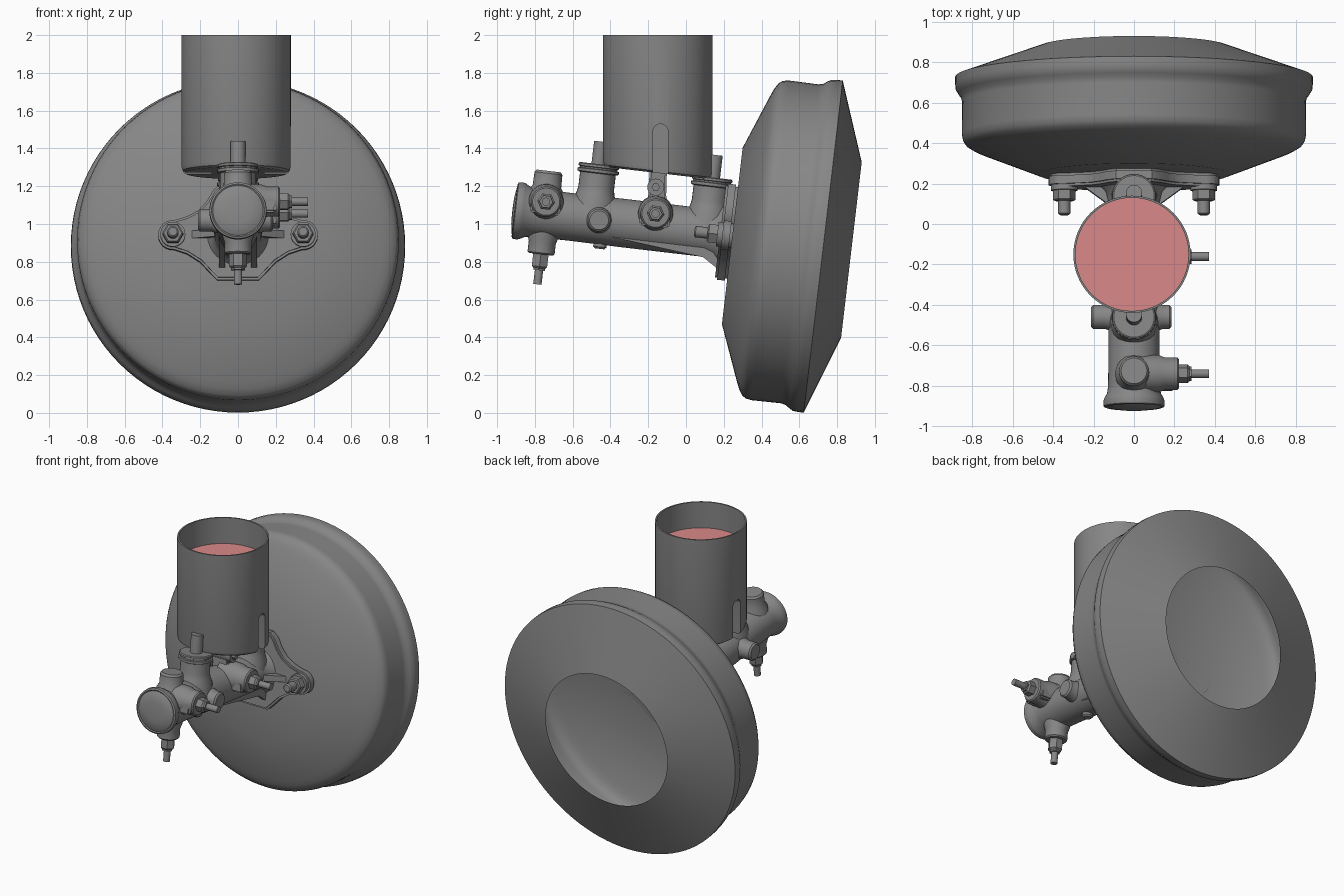
import bpy, bmesh, math
from mathutils import Matrix, Vector

cube = bpy.data.objects.get("Cube")
if cube:
    bpy.data.objects.remove(cube)


def material(name, color):
    m = bpy.data.materials.new(name)
    m.use_nodes = True
    m.diffuse_color = (*color, 1)
    m.node_tree.nodes["Principled BSDF"].inputs["Base Color"].default_value = (*color, 1)
    return m


GREY = material("metal grey", (0.24, 0.24, 0.24))
RED = material("fluid red", (0.7, 0.25, 0.25))

# Tilted frame of the cylinder axis: x across, y along the axis, z away from it
AXIS = Matrix.Translation((0, 0.245, 0.937)) @ Matrix.Rotation(math.radians(-6.7), 4, 'X')
WORLD = Matrix.Identity(4)
UP, DOWN, BACK = Vector((0, 0, 1)), Vector((0, 0, -1)), Vector((0, 1, 0))
LEFT, FRONT = Vector((1, 0, 0)), Vector((0, -1, 0))


def finish(name, bm, frame, mat=GREY, bevel=0, angle=32):
    bmesh.ops.recalc_face_normals(bm, faces=bm.faces)
    if bevel:
        sharp = [e for e in bm.edges if len(e.link_faces) == 2 and e.calc_face_angle() > 0.9]
        bmesh.ops.bevel(bm, geom=sharp, offset=bevel, segments=2, affect='EDGES', clamp_overlap=True)
    bm.transform(frame)
    mesh = bpy.data.meshes.new(name)
    bm.to_mesh(mesh)
    bm.free()
    mesh.materials.append(mat)
    ob = bpy.data.objects.new(name, mesh)
    bpy.context.collection.objects.link(ob)
    smooth(ob, angle)
    return ob


def smooth(ob, angle=32):
    bpy.ops.object.select_all(action='DESELECT')
    ob.select_set(True)
    bpy.context.view_layer.objects.active = ob
    bpy.ops.object.shade_smooth_by_angle(angle=math.radians(angle))


def lathe(name, profile, origin=(0, 0, 0), way=UP, sides=32, frame=AXIS, mat=GREY, cap_end=True):
    """Turn (height, radius) pairs round the direction 'way'."""
    bm = bmesh.new()
    rings = []
    for h, r in profile:
        rings.append([bm.verts.new((r * math.cos(a), r * math.sin(a), h))
                      for a in (2 * math.pi * i / sides for i in range(sides))])
    for a, b in zip(rings, rings[1:]):
        for i in range(sides):
            j = (i + 1) % sides
            bm.faces.new((a[i], a[j], b[j], b[i]))
    bm.faces.new(rings[0])
    if cap_end:
        bm.faces.new(rings[-1])
    bm.transform(Matrix.Translation(origin) @ way.to_track_quat('Z', 'Y').to_matrix().to_4x4())
    return finish(name, bm, frame, mat)


def prism(name, outline, depth, frame, bevel=0):
    """Extrude a closed outline of 3D points along the vector 'depth'."""
    bm = bmesh.new()
    face = bm.faces.new([bm.verts.new(p) for p in outline])
    new = bmesh.ops.extrude_face_region(bm, geom=[face])["geom"]
    bmesh.ops.translate(bm, vec=depth, verts=[v for v in new if isinstance(v, bmesh.types.BMVert)])
    return finish(name, bm, frame, bevel=bevel)


def arc(cx, cy, r, start, end, n=12):
    return [(cx + r * math.cos(math.radians(start + (end - start) * i / n)),
             cy + r * math.sin(math.radians(start + (end - start) * i / n))) for i in range(n + 1)]


# Vacuum booster: open shell of revolution
lathe("booster_shell", [(0, 0.47), (0.115, 0.765), (0.13, 0.8), (0.15, 0.832), (0.17, 0.846),
                        (0.2, 0.852), (0.36, 0.85), (0.385, 0.856), (0.405, 0.87), (0.425, 0.882),
                        (0.45, 0.885), (0.485, 0.885), (0.635, 0.468)],
      way=BACK, sides=96, cap_end=False)

# Main cylinder body with flared front lip and rear hub
lathe("cylinder_body", [(-1.15, 0.125), (-1.16, 0.14), (-1.155, 0.15), (-1.13, 0.152), (-1.115, 0.147),
                        (-1.09, 0.133), (-1.05, 0.128), (-0.85, 0.126), (-0.6, 0.128),
                        (-0.14, 0.128), (-0.09, 0.14), (-0.05, 0.175), (0, 0.175)],
      way=BACK, sides=48)
lathe("front_cap", [(0, 0.14), (0.012, 0.125), (0.02, 0.07), (0.022, 0.02)], (0, -1.15, 0), FRONT, 48)

# Mounting flange with two rounded ears
half = [(0.11, -0.24), (0.14, -0.21), (0.2, -0.145), (0.27, -0.1)]
half += arc(0.345, 0, 0.078, -95, 95)
half += [(0.27, 0.098), (0.21, 0.13), (0.165, 0.18), (0.13, 0.24), (0.09, 0.272)]
outline = half + [(-x, z) for x, z in reversed(half)]
prism("mounting_flange", [(x, -0.065, z) for x, z in outline], (0, 0.065, 0), AXIS, 0.012)

for side, label in ((1, "left"), (-1, "right")):
    ear = (side * 0.345, -0.06, 0)
    lathe(label + "_washer", [(0, 0.066), (0.02, 0.066)], ear, FRONT)
    lathe(label + "_flange_nut", [(0.02, 0.056), (0.065, 0.056), (0.072, 0.048)], ear, FRONT, 6)
    lathe(label + "_stud", [(0, 0.03), (0.135, 0.03), (0.142, 0.022)], ear, FRONT, 20)
    # Gusset between the body and the ear
    prism(label + "_gusset", [(side * 0.1, -0.17, -0.02), (side * 0.25, -0.06, -0.02), (side * 0.1, -0.06, -0.02)],
          (0, 0, 0.04), AXIS)
    # Round side boss
    reach = 0.185 if side > 0 else 0.212
    lathe(label + "_side_boss", [(0, 0.075), (0.12, 0.068), (0.14, 0.06), (reach - 0.01, 0.06), (reach, 0.05)],
          (0, -0.71, 0), LEFT * side)
    # Narrow web along the lower body
    prism(label + "_body_rib", [(side * 0.07, -0.64, -0.08), (side * 0.07, -0.06, -0.08),
                                (side * 0.07, -0.06, -0.18), (side * 0.07, -0.14, -0.13)],
          (side * 0.03, 0, 0), AXIS)

# Top inlets with collar and stub tube
for t, label in ((-0.745, "front"), (-0.14, "rear")):
    base = (0, t, 0)
    lathe(label + "_inlet", [(0, 0.125), (0.1, 0.115), (0.14, 0.1), (0.17, 0.095), (0.26, 0.095)], base)
    lathe(label + "_inlet_collar", [(0.245, 0.1), (0.25, 0.11), (0.265, 0.11), (0.268, 0.1),
                                    (0.275, 0.1), (0.278, 0.107), (0.29, 0.107), (0.295, 0.1)], base)
    lathe(label + "_inlet_tube", [(0.28, 0.04), (0.415, 0.04)], base, sides=24)

# Top plug boss near the front
lathe("top_boss", [(0, 0.1), (0.12, 0.092), (0.145, 0.076), (0.215, 0.074), (0.228, 0.064)], (0, -1.005, 0))


# Outlets: boss, hex nut and pipe stub
def outlet(label, origin, way, radius, boss, nut, tip):
    lathe(label + "_outlet_boss", [(0, radius * 1.2), (boss * 0.55, radius * 1.15), (boss * 0.7, radius),
                                   (boss - 0.008, radius), (boss, radius - 0.008)], origin, way)
    lathe(label + "_outlet_nut", [(boss - 0.02, 0.047), (nut - 0.02, 0.047), (nut - 0.01, 0.036), (nut, 0.036)],
          origin, way, 6)
    lathe(label + "_outlet_pipe", [(boss, 0.022), (tip, 0.022)], origin, way, 16)


outlet("front", (0, -1.0, 0.065), LEFT, 0.08, 0.222, 0.285, 0.37)
outlet("rear", (0, -0.417, 0.07), LEFT, 0.08, 0.222, 0.285, 0.37)
outlet("bottom", (0, -0.995, 0), DOWN, 0.072, 0.215, 0.3, 0.375)
for t, label in ((-1.0, "front"), (-0.417, "rear")):
    prism(label + "_outlet_foot", [(0, t - 0.08, 0), (0, t + 0.08, 0), (0, t + 0.08, 0.07), (0, t - 0.08, 0.07)],
          (0.2, 0, 0), AXIS, 0.01)

# Small plug under the body
lathe("lower_plug", [(0, 0.035), (0.14, 0.035), (0.15, 0.025)], (0, -0.69, 0), DOWN, 16)

# Fluid reservoir: open cup with a sloping base
tank = lathe("reservoir", [(1.27, 0.27), (1.28, 0.285), (1.3, 0.29), (2, 0.29), (2, 0.28), (1.815, 0.28)],
             (-0.01, -0.15, 0), sides=64, frame=WORLD)
for v in tank.data.vertices:
    if v.co.z < 1.4:
        v.co.z -= 0.117 * (v.co.y + 0.15)

# Recessed slots on both sides of the reservoir
slot = [(-0.175, 1.1)] + list(reversed(arc(-0.135, 1.49, 0.04, 0, 180))) + [(-0.095, 1.1)]
for side in (1, -1):
    cutter = prism("slot_cutter", [(side * 0.14, y, z) for y, z in slot], (side * 0.3, 0, 0), WORLD)
    cutter.hide_render = True
    cut = tank.modifiers.new("slot", 'BOOLEAN')
    cut.object = cutter
    cut.operation = 'DIFFERENCE'
    cut.solver = 'EXACT'
    bpy.context.view_layer.objects.active = tank
    bpy.ops.object.modifier_apply(modifier=cut.name)
    bpy.data.objects.remove(cutter)
smooth(tank)

lathe("brake_fluid", [(1.814, 0.279), (1.82, 0.279)], (-0.01, -0.15, 0), sides=64, frame=WORLD, mat=RED)

# Reservoir support lug with cross pin
lug = [(-0.22, 1.05), (-0.2, 1.15), (-0.19, 1.32), (-0.1, 1.32), (-0.105, 1.15), (-0.085, 1.05)]
prism("reservoir_lug", [(-0.06, y, z) for y, z in lug], (0.12, 0, 0), WORLD, 0.008)
lathe("lug_eye", [(-0.08, 0.045), (0.08, 0.045)], (0, -0.16, 1.195), LEFT, 24, WORLD)
lathe("lug_pin", [(-0.1, 0.022), (0.1, 0.022)], (0, -0.16, 1.195), LEFT, 6, WORLD)
